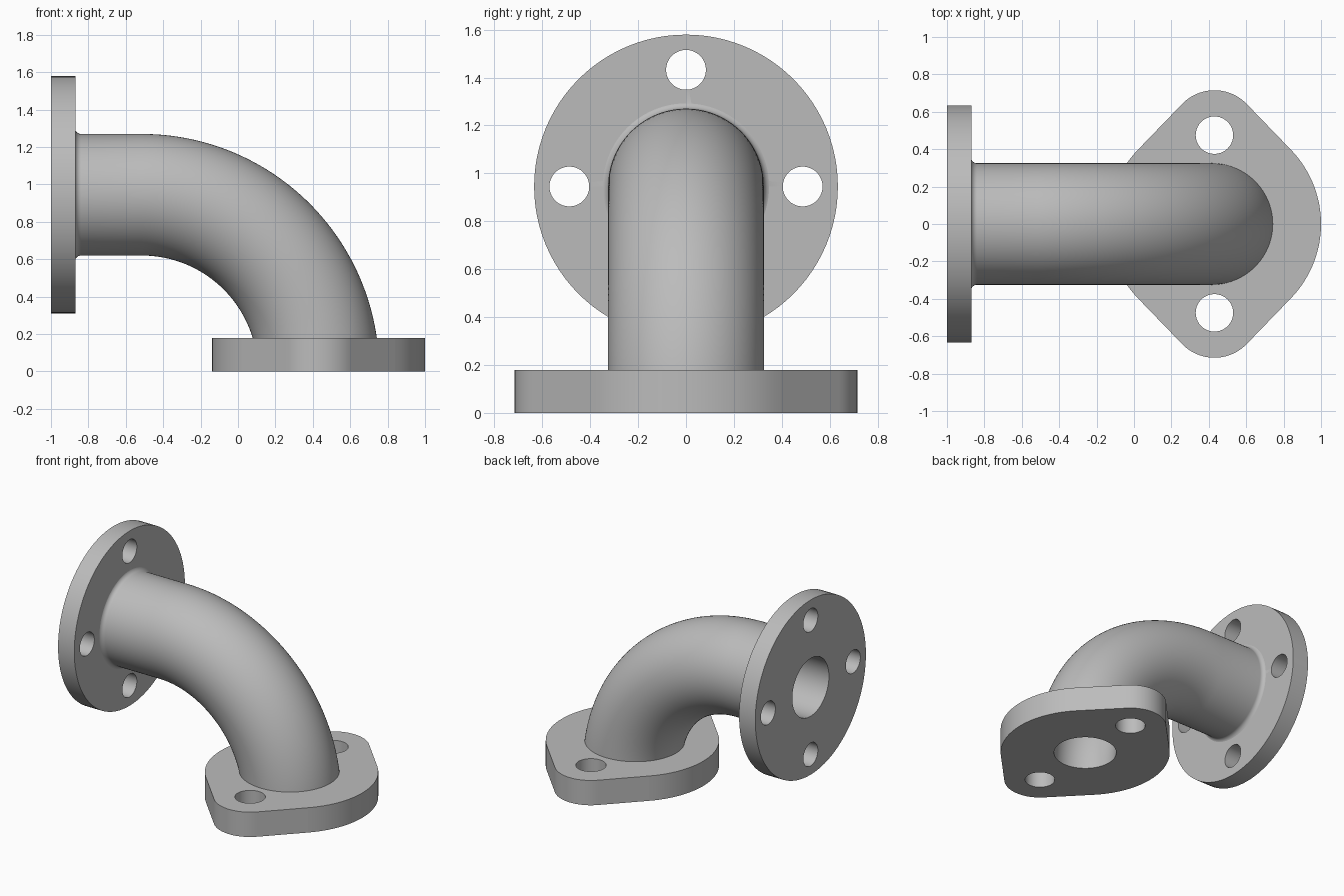
import bpy, bmesh
from math import pi, sin, cos, asin
from mathutils import Vector, Matrix

if "Cube" in bpy.data.objects:
    bpy.data.objects.remove(bpy.data.objects["Cube"], do_unlink=True)

SIDES = 96
BASE_X, AXIS_Z = 0.43, 0.945        # centres of the two flanges
BEND_X = BASE_X - AXIS_Z            # centre of the quarter bend, at z = 0
PIPE_R, BORE_R = 0.325, 0.21
BASE_T, FACE_X = 0.18, -0.87        # base thickness, inner face of round flange

grey = bpy.data.materials.new("cast grey")
grey.use_nodes = True
colour = (0.5, 0.5, 0.5, 1)
grey.diffuse_color = colour
grey.node_tree.nodes["Principled BSDF"].inputs["Base Color"].default_value = colour


def finish(name, bm):
    bmesh.ops.recalc_face_normals(bm, faces=bm.faces)
    mesh = bpy.data.meshes.new(name)
    bm.to_mesh(mesh)
    bm.free()
    mesh.materials.append(grey)
    obj = bpy.data.objects.new(name, mesh)
    bpy.context.collection.objects.link(obj)
    return obj


def cylinder(name, centre, radius, depth, axis="Z"):
    bm = bmesh.new()
    turn = Matrix.Rotation(pi / 2, 4, "Y") if axis == "X" else Matrix()
    bmesh.ops.create_cone(bm, cap_ends=True, segments=SIDES, radius1=radius,
                          radius2=radius, depth=depth,
                          matrix=Matrix.Translation(centre) @ turn)
    return finish(name, bm)


def tube(name, stations):
    """Skin rings given as (centre, outward direction, radius)."""
    bm = bmesh.new()
    rings = []
    for centre, out, r in stations:
        rings.append([bm.verts.new(centre + r * (cos(a) * out + sin(a) * Vector((0, 1, 0))))
                      for a in (2 * pi * i / SIDES for i in range(SIDES))])
    for low, high in zip(rings, rings[1:]):
        for i in range(SIDES):
            j = (i + 1) % SIDES
            bm.faces.new((low[i], low[j], high[j], high[i]))
    bm.faces.new(rings[0])
    bm.faces.new(rings[-1])
    return finish(name, bm)


def bend(radius, start, steps=48):
    stations = []
    for i in range(steps + 1):
        t = start + (pi / 2 - start) * i / steps
        out = Vector((cos(t), 0, sin(t)))
        stations.append((Vector((BEND_X, 0, 0)) + AXIS_Z * out, out, radius))
    return stations


def leg(x, radius):
    return Vector((x, 0, AXIS_Z)), Vector((0, 0, 1)), radius


def combine(target, tool, operation):
    mod = target.modifiers.new(operation.title(), "BOOLEAN")
    mod.operation, mod.solver, mod.object = operation, "EXACT", tool
    bpy.context.view_layer.objects.active = target
    bpy.ops.object.modifier_apply(modifier=mod.name)
    bpy.data.objects.remove(tool, do_unlink=True)


# Elbow pipe with a small fillet against the round flange
fillet = 0.033
stations = bend(PIPE_R, 0.1)
for i in range(9):
    a = pi / 2 * i / 8
    stations.append(leg(FACE_X - 0.002 + fillet * (1 - sin(a)),
                        PIPE_R + fillet * (1 - cos(a))))
stations.append(leg(FACE_X - 0.06, PIPE_R + fillet))
elbow = tube("flanged_pipe_elbow", stations)

# Base flange: a large disc blended by tangents into two bolt lugs
DISC_R, LUG_R, LUG_Y = 0.57, 0.24, 0.475
tangent = asin((DISC_R - LUG_R) / LUG_Y)
arcs = [(-tangent, tangent, DISC_R, 0), (tangent, pi - tangent, LUG_R, LUG_Y),
        (pi - tangent, pi + tangent, DISC_R, 0),
        (pi + tangent, 2 * pi - tangent, LUG_R, -LUG_Y)]
bm = bmesh.new()
outline = []
for a0, a1, r, y in arcs:
    for i in range(25):
        a = a0 + (a1 - a0) * i / 24
        outline.append(bm.verts.new((BASE_X + r * cos(a), y + r * sin(a), 0)))
plate = bm.faces.new(outline)
top = bmesh.ops.extrude_face_region(bm, geom=[plate])["geom"]
bmesh.ops.translate(bm, vec=(0, 0, BASE_T),
                    verts=[v for v in top if isinstance(v, bmesh.types.BMVert)])
combine(elbow, finish("base_flange", bm), "UNION")

# Round flange
thick = 1 + FACE_X
combine(elbow, cylinder("round_flange", (-1 + thick / 2, 0, AXIS_Z), 0.634, thick, "X"), "UNION")

# Bore right through the elbow
bore = [(Vector((BASE_X, 0, -0.1)), Vector((1, 0, 0)), BORE_R)]
bore += bend(BORE_R, 0) + [leg(-1.1, BORE_R)]
combine(elbow, tube("bore_cutter", bore), "DIFFERENCE")

# Bolt holes
for side in (-1, 1):
    combine(elbow, cylinder("lug_hole", (BASE_X, side * LUG_Y, BASE_T / 2), 0.1, 0.4), "DIFFERENCE")
for i in range(4):
    a = i * pi / 2
    spot = (-1 + thick / 2, 0.487 * cos(a), AXIS_Z + 0.487 * sin(a))
    combine(elbow, cylinder("flange_hole", spot, 0.083, 0.25, "X"), "DIFFERENCE")

# Smooth the round surfaces, keep the large plane faces flat
elbow.select_set(True)
bpy.context.view_layer.objects.active = elbow
bpy.ops.object.shade_smooth_by_angle()
for face in elbow.data.polygons:
    if face.area > 0.03:
        face.use_smooth = False
